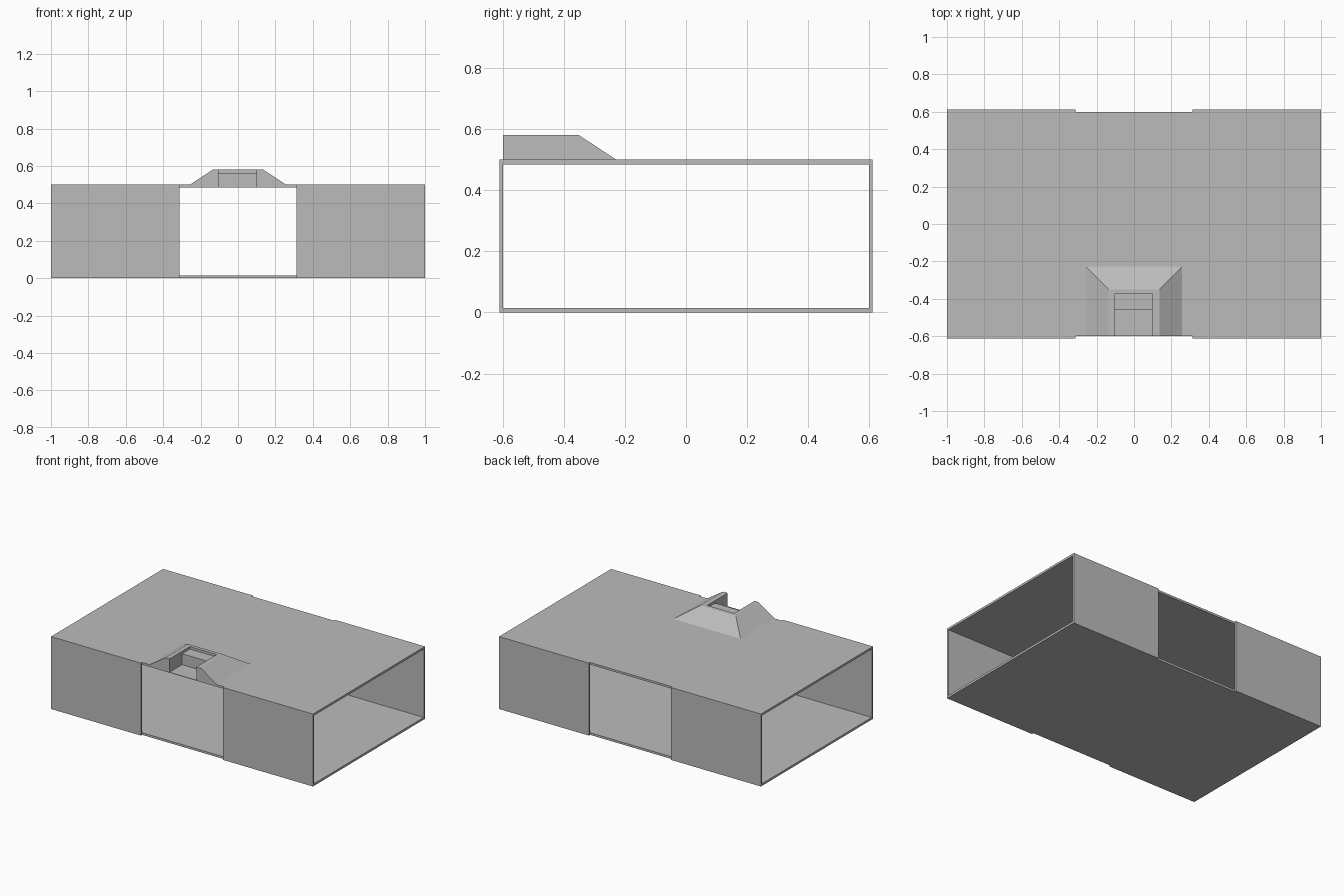
import bpy
import bmesh
from mathutils import Vector

cube = bpy.data.objects.get("Cube")
if cube:
    bpy.data.objects.remove(cube, do_unlink=True)

# One plain grey for the whole model
grey = bpy.data.materials.new("plain grey")
grey.use_nodes = True
colour = (0.5, 0.5, 0.5, 1)
grey.diffuse_color = colour
grey.node_tree.nodes["Principled BSDF"].inputs["Base Color"].default_value = colour


def add_object(name, bm):
    bmesh.ops.recalc_face_normals(bm, faces=bm.faces)
    mesh = bpy.data.meshes.new(name)
    bm.to_mesh(mesh)
    bm.free()
    mesh.materials.append(grey)
    obj = bpy.data.objects.new(name, mesh)
    bpy.context.collection.objects.link(obj)
    return obj


def box(name, low, high):
    low, high = Vector(low), Vector(high)
    bm = bmesh.new()
    bmesh.ops.create_cube(bm, size=1)
    for v in bm.verts:
        v.co = (low + high) / 2 + v.co * (high - low)
    return add_object(name, bm)


def cut(target, cutter):
    mod = target.modifiers.new("cut", 'BOOLEAN')
    mod.operation = 'DIFFERENCE'
    mod.solver = 'EXACT'
    mod.object = cutter
    bpy.context.view_layer.objects.active = target
    bpy.ops.object.modifier_apply(modifier=mod.name)


# Shell dimensions
height, sheet = 0.5, 0.015
inner_y, outer_y = 0.598, 0.611
gap_x = 0.313

# Floor and roof sheets
floor = box("floor", (-1, -inner_y, 0), (1, inner_y, sheet))
roof = box("roof", (-1, -inner_y, height - sheet), (1, inner_y, height))

# Four wall panels, leaving an opening in the middle of front and back
for depth, sy in (("front", -1), ("back", 1)):
    for side, sx in (("left", 1), ("right", -1)):
        xs = sorted((sx * gap_x, sx))
        ys = sorted((sy * inner_y, sy * outer_y))
        box(f"{depth}_{side}_wall", (xs[0], ys[0], 0), (xs[1], ys[1], height))

# Sloped hood on the roof, flush with the front opening
top = 0.58
bm = bmesh.new()
base = [bm.verts.new((x, y, height - 0.002)) for x, y in
        ((-0.26, -inner_y), (0.26, -inner_y), (0.26, -0.225), (-0.26, -0.225))]
cap = [bm.verts.new((x, y, top)) for x, y in
       ((-0.135, -inner_y), (0.135, -inner_y), (0.135, -0.35), (-0.135, -0.35))]
bm.faces.new(base)
bm.faces.new(cap)
for i in range(4):
    j = (i + 1) % 4
    bm.faces.new((base[i], base[j], cap[j], cap[i]))
hood = add_object("roof_hood", bm)

# Stepped recess: a deep front notch and a shallow ledge behind it
notch = box("notch_cutter", (-0.105, -0.7, 0.488), (0.1, -0.46, 0.7))
ledge = box("ledge_cutter", (-0.105, -0.5, 0.563), (0.1, -0.375, 0.7))
cut(hood, notch)
cut(hood, ledge)
cut(roof, notch)
for cutter in (notch, ledge):
    bpy.data.objects.remove(cutter, do_unlink=True)
